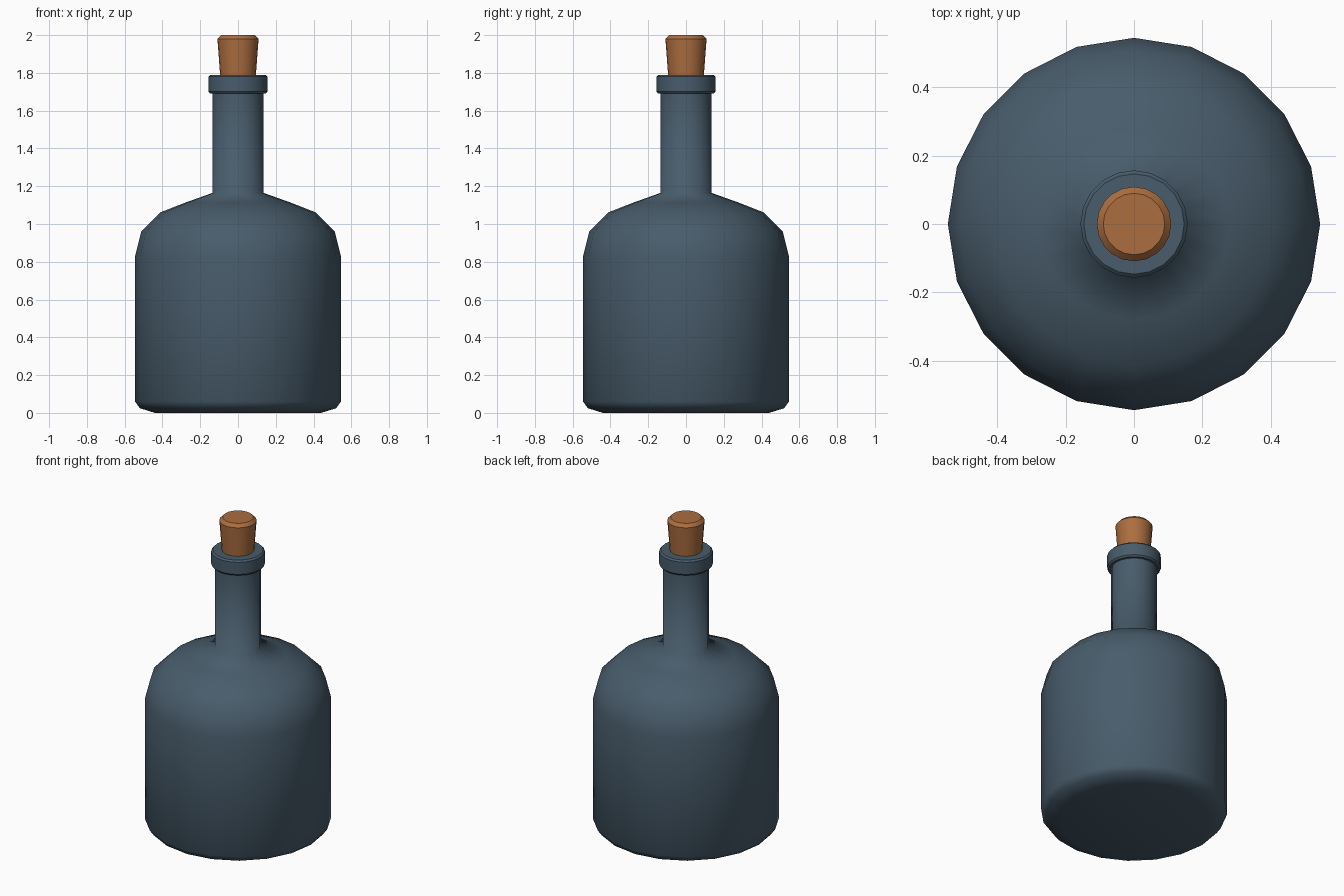
import bpy, bmesh, math

if "Cube" in bpy.data.objects:
    bpy.data.objects.remove(bpy.data.objects["Cube"])

SIDES = 20


def material(name, color):
    mat = bpy.data.materials.new(name)
    mat.diffuse_color = (*color, 1)
    mat.use_nodes = True
    mat.node_tree.nodes["Principled BSDF"].inputs["Base Color"].default_value = mat.diffuse_color
    return mat


def lathe(name, profile, mat, angle):
    """Revolve (radius, height) points around z; radius 0 closes an end."""
    bm = bmesh.new()
    verts = [bm.verts.new((r, 0, z)) for r, z in profile]
    edges = [bm.edges.new(pair) for pair in zip(verts, verts[1:])]
    bmesh.ops.spin(bm, geom=verts + edges, cent=(0, 0, 0), axis=(0, 0, 1),
                   angle=math.tau, steps=SIDES, use_duplicate=False)
    bmesh.ops.remove_doubles(bm, verts=bm.verts, dist=1e-4)
    bmesh.ops.recalc_face_normals(bm, faces=bm.faces)
    mesh = bpy.data.meshes.new(name)
    bm.to_mesh(mesh)
    bm.free()
    mesh.materials.append(mat)
    obj = bpy.data.objects.new(name, mesh)
    bpy.context.collection.objects.link(obj)
    bpy.ops.object.select_all(action='DESELECT')
    obj.select_set(True)
    bpy.context.view_layer.objects.active = obj
    bpy.ops.object.shade_smooth_by_angle(angle=math.radians(angle))
    return obj


glass = material("blue_glass", (0.065, 0.107, 0.147))
cork = material("cork", (0.41, 0.155, 0.05))

# Bottle: base, straight wall, rounded shoulder and neck
lathe("bottle_body", [
    (0, 0), (0.44, 0), (0.52, 0.025), (0.545, 0.06), (0.545, 0.83),
    (0.512, 0.96), (0.41, 1.062), (0.28, 1.113), (0.134, 1.165), (0.134, 1.70),
], glass, 75)

# Bevelled collar around the mouth
lathe("mouth_collar", [
    (0.134, 1.692), (0.149, 1.692), (0.157, 1.702), (0.157, 1.78),
    (0.147, 1.79), (0.094, 1.79),
], glass, 30)

# Tapered stopper with a chamfered top, seated in the mouth
lathe("cork_stopper", [
    (0, 1.74), (0.091, 1.74), (0.109, 1.98), (0.09, 2.0), (0, 2.0),
], cork, 30)
